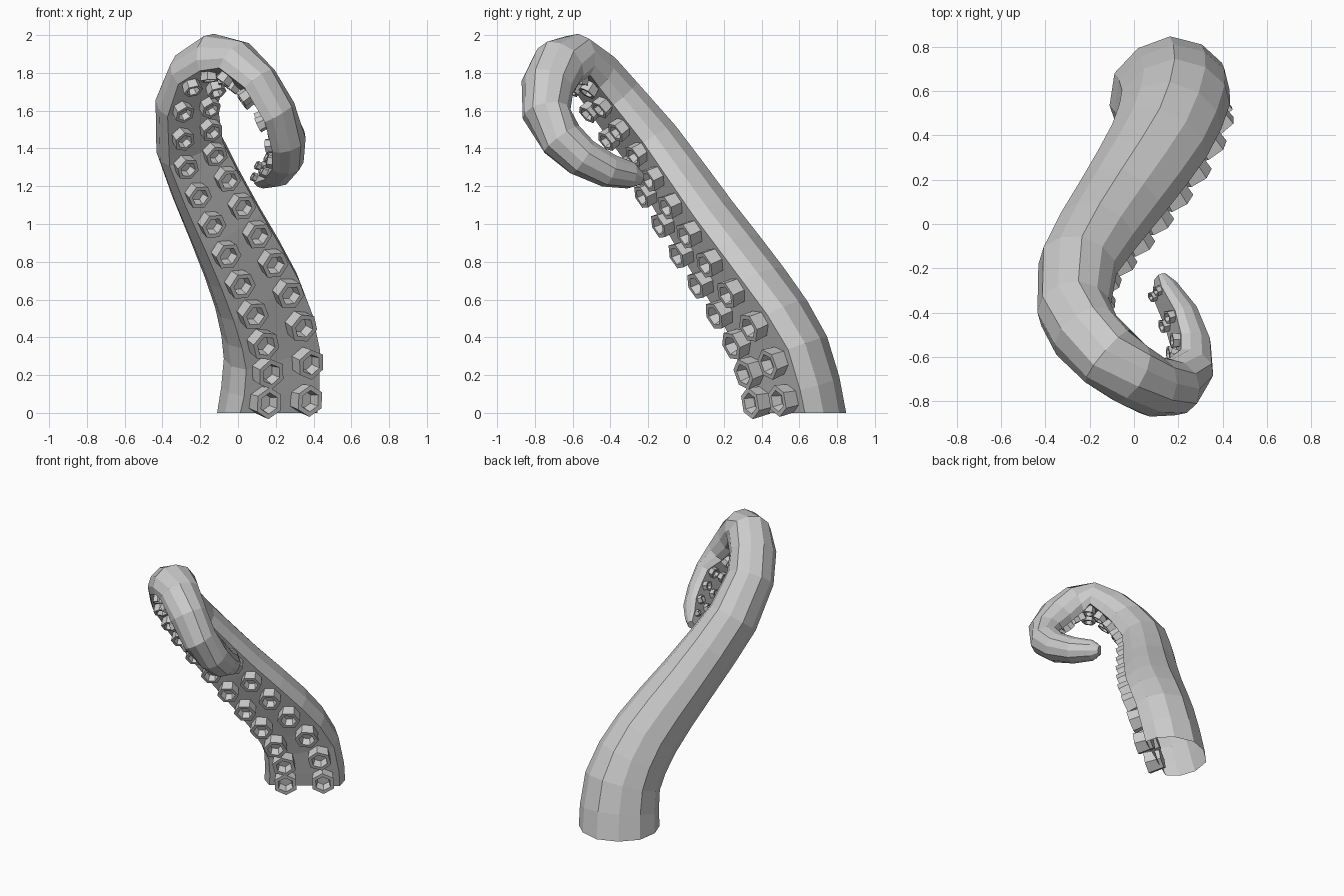
import bpy, bmesh, math
from mathutils import Vector

if "Cube" in bpy.data.objects:
    bpy.data.objects.remove(bpy.data.objects["Cube"])


def make_material(name, colour):
    mat = bpy.data.materials.new(name)
    mat.use_nodes = True
    mat.diffuse_color = colour
    mat.node_tree.nodes["Principled BSDF"].inputs["Base Color"].default_value = colour
    return mat


grey = make_material("light_grey", (0.6, 0.6, 0.6, 1))

# Rings from base to tip: position, width, depth, direction of the sucker side
stations = [Vector(s) for s in [
    (.12, .64, 0, 1, 1, .55, -.83, 0),
    (.145, .56, .33, .95, .98, .53, -.8, -.2),
    (.075, .375, .65, .86, .93, .45, -.84, -.3),
    (-.09, .12, 1.01, .74, .86, .43, -.84, -.34),
    (-.275, -.165, 1.43, .65, .74, .4, -.82, -.4),
    (-.29, -.36, 1.67, .6, .67, .42, -.75, -.45),
    (-.23, -.475, 1.815, .58, .62, .3, -.55, -.75),
    (-.12, -.59, 1.9, .56, .59, .1, -.2, -.97),
    (0, -.67, 1.87, .53, .57, -.4, -.15, -.9),
    (.115, -.73, 1.755, .5, .54, -.7, -.1, -.65),
    (.215, -.74, 1.6, .46, .5, -.88, .05, -.45),
    (.275, -.665, 1.45, .42, .46, -.9, .25, -.1),
    (.27, -.55, 1.345, .38, .43, -.9, 0, .2),
    (.22, -.41, 1.275, .33, .38, -.8, -.15, .35),
    (.145, -.29, 1.25, .26, .28, -.75, -.3, .4),
    (.12, -.235, 1.235, .12, .13, -.75, -.3, .4),
]]

# Extra rings halfway along the long trunk spans, following the bend
path = [stations[0]]
for i in range(1, len(stations)):
    a, b = stations[i - 1], stations[i]
    if i < 5:
        before, after = stations[max(i - 2, 0)], stations[i + 1]
        path.append(((a + b) * 9 - before - after) / 16)
    path.append(b)

points = [Vector(p[:3]) for p in path]
frames = []
for i, p in enumerate(path):
    ahead, behind = points[min(i + 1, len(points) - 1)], points[max(i - 1, 0)]
    tangent = (ahead - behind).normalized() if i else Vector((0, 0, 1))
    facing = Vector(p[5:])
    facing = (facing - tangent * facing.dot(tangent)).normalized()
    # Side and facing axes, scaled by the ring's width and depth
    frames.append((tangent.cross(facing) * p[3], facing * p[4]))


def finish(bm, name):
    bmesh.ops.recalc_face_normals(bm, faces=bm.faces)
    mesh = bpy.data.meshes.new(name)
    bm.to_mesh(mesh)
    bm.free()
    mesh.materials.append(grey)
    obj = bpy.data.objects.new(name, mesh)
    bpy.context.collection.objects.link(obj)
    return obj


def bridge(bm, loops):
    for low, high in zip(loops, loops[1:]):
        for k in range(len(low)):
            j = (k + 1) % len(low)
            bm.faces.new((low[k], low[j], high[j], high[k]))


# Arm: a flat-fronted, round-backed section swept along the centre line, open below
half = [(.245, .175), (.28, .08), (.25, -.04), (.15, -.15)]
section = half + [(0, -.185)] + [(-b, n) for b, n in reversed(half)]
bm = bmesh.new()
rings = [[bm.verts.new(p + side * b + facing * n) for b, n in section]
         for p, (side, facing) in zip(points, frames)]
bridge(bm, rings)
bm.faces.new(rings[-1])
finish(bm, "tentacle_arm")


def add_sucker(bm, centre, side, facing, size):
    # Six-sided cup: outer wall, rim, inner wall and floor
    along = facing.cross(side)
    loops = []
    for radius, height in [(.075, -.03), (.086, .085), (.058, .085), (.045, .03)]:
        loop = []
        for k in range(6):
            a = math.tau * (k + .5) / 6
            offset = side * math.cos(a) + along * math.sin(a)
            loop.append(bm.verts.new(centre + (offset * radius + facing * height) * size))
        loops.append(loop)
    bridge(bm, loops)
    bm.faces.new(loops[0])
    bm.faces.new(loops[-1])


# Suckers: pairs along the flat side, closer and smaller towards the tip
bm = bmesh.new()
next_at, travelled = .1, 0
for i in range(len(points) - 2):
    length = (points[i + 1] - points[i]).length
    while next_at < travelled + length:
        t = (next_at - travelled) / length
        side = frames[i][0].lerp(frames[i + 1][0], t)
        facing = frames[i][1].lerp(frames[i + 1][1], t)
        size = facing.length
        centre = points[i].lerp(points[i + 1], t) + facing * .175
        for sign in (-1, 1):
            add_sucker(bm, centre + side * sign * .132,
                       side.normalized(), facing.normalized(), size)
        next_at += .115 + .095 * size
    travelled += length
finish(bm, "suckers")
